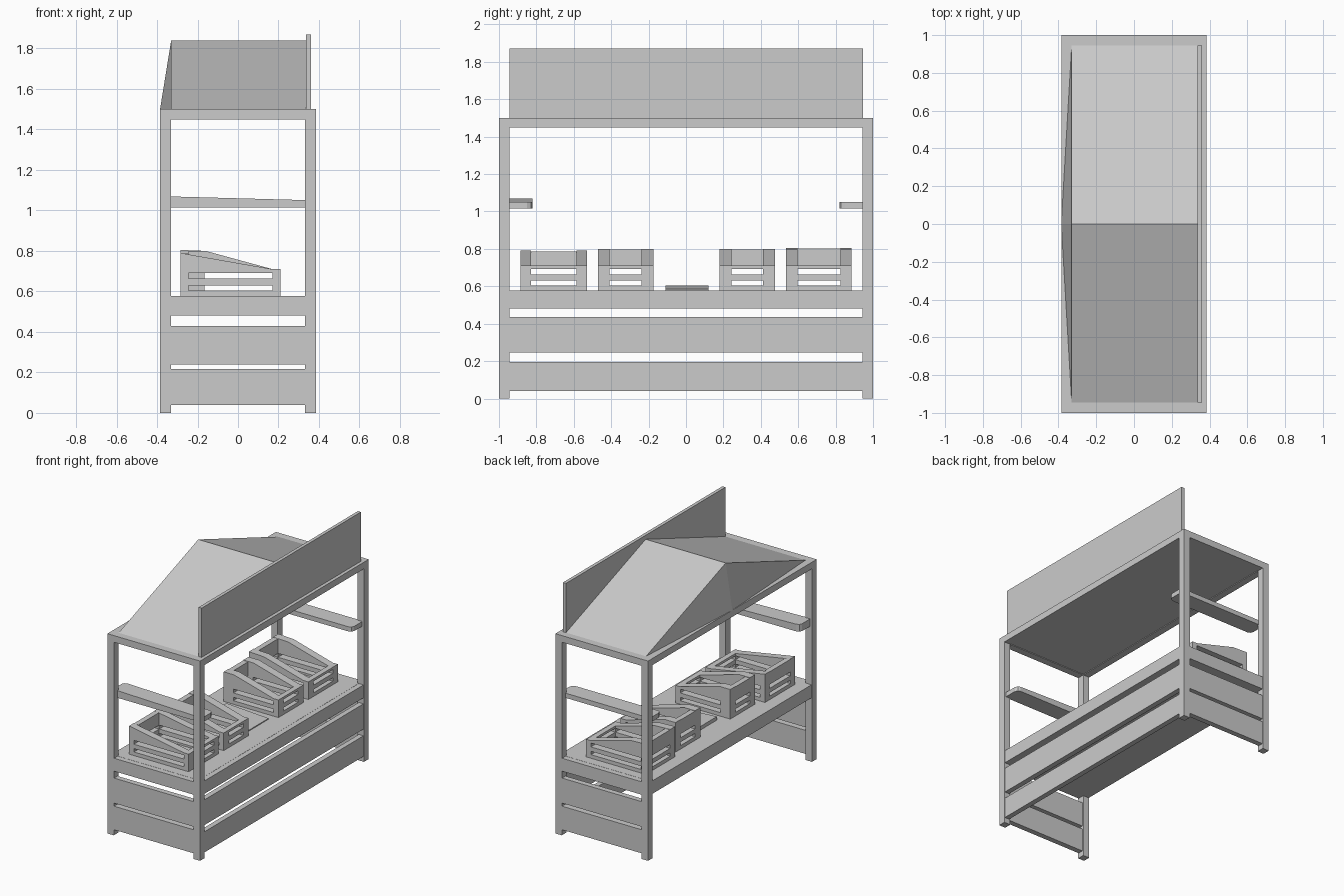
import bpy, bmesh

if "Cube" in bpy.data.objects:
    bpy.data.objects.remove(bpy.data.objects["Cube"])


def finish(name, bm):
    bmesh.ops.recalc_face_normals(bm, faces=bm.faces)
    me = bpy.data.meshes.new(name)
    bm.to_mesh(me)
    bm.free()
    ob = bpy.data.objects.new(name, me)
    bpy.context.collection.objects.link(ob)
    return ob


def add_box(bm, x0, x1, y0, y1, z0, z1):
    add_prism(bm, [(x0, z0), (x1, z0), (x1, z1), (x0, z1)], y0, y1)


def add_prism(bm, profile, y0, y1):
    """Extrude an (x, z) profile along y."""
    a = [bm.verts.new((x, y0, z)) for x, z in profile]
    b = [bm.verts.new((x, y1, z)) for x, z in profile]
    bm.faces.new(a)
    bm.faces.new(b[::-1])
    n = len(a)
    for i in range(n):
        bm.faces.new((a[i], b[i], b[(i + 1) % n], a[(i + 1) % n]))


def box(name, *dims):
    bm = bmesh.new()
    add_box(bm, *dims)
    return finish(name, bm)


X, XI, Y, YI = 0.385, 0.332, 1.0, 0.945

# Corner posts and end beams of the top frame
for sy in (-1, 1):
    ya, yb = sorted((sy * Y, sy * YI))
    for sx in (-1, 1):
        xa, xb = sorted((sx * X, sx * XI))
        box("corner_post", xa, xb, ya, yb, 0, 1.5)
    box("end_top_beam", -XI, XI, ya, yb, 1.45, 1.5)
    # End boards
    ya, yb = sorted((sy * (Y - 0.004), sy * (YI + 0.01)))
    for z0, z1 in ((0.04, 0.217), (0.24, 0.428), (0.48, 0.577)):
        box("end_board", -XI, XI, ya, yb, z0, z1)

# Long top beams
box("long_top_beam", XI, X, -YI, YI, 1.45, 1.5)
box("long_top_beam", -X, -XI, -YI, YI, 1.45, 1.5)

# Boards along the customer side
for z0, z1 in ((0.04, 0.195), (0.245, 0.435), (0.48, 0.577)):
    box("long_board", XI + 0.01, X - 0.004, -YI, YI, z0, z1)

# Counter
box("counter", -X + 0.004, XI + 0.01, -YI - 0.01, YI + 0.01, 0.48, 0.578)

# Canopy: ceiling panel and pitched roof with a sloping end
box("ceiling_panel", -XI, XI, -YI, YI, 1.455, 1.495)
bm = bmesh.new()
ridge = [bm.verts.new((x, 0, 1.84)) for x in (-0.33, 0.335)]
mid = bm.verts.new((-X, 0, 1.5))
for sy in (-1, 1):
    a, b, c = [bm.verts.new((x, sy * YI, 1.5)) for x in (-0.33, 0.335, -X)]
    bm.faces.new((a, b, ridge[1], ridge[0]))
    bm.faces.new((mid, a, ridge[0]))
    bm.faces.new((c, a, mid))
    if sy < 0:
        first = b
    else:
        bm.faces.new((first, b, ridge[1]))
finish("roof", bm)

# Sign board
box("sign_board", 0.335, 0.36, -YI, YI, 1.5, 1.87)

# Side shelves with clipped inner corners (one has a tilted top)
for name, sy, rise in (("left_shelf", -1, 0.02), ("right_shelf", 1, 0.0)):
    outline = [(-0.37, 0.955), (0.37, 0.955), (0.37, 0.85), (0.36, 0.83),
               (0.34, 0.822), (-0.34, 0.822), (-0.36, 0.83), (-0.37, 0.85)]
    bm = bmesh.new()
    low = [bm.verts.new((x, sy * y, 1.015)) for x, y in outline]
    top = [bm.verts.new((x, sy * y, 1.05 + rise * (0.37 - x) / 0.74)) for x, y in outline]
    bm.faces.new(low)
    bm.faces.new(top)
    for i in range(8):
        j = (i + 1) % 8
        bm.faces.new((low[i], low[j], top[j], top[i]))
    finish(name, bm)


def crate(y0, y1, x0, back, wall, top):
    """Open slatted crate; top lists the (x, z) points of the sloping rim."""
    zb, x1, front = 0.578, 0.21, 0.04
    rails = ((zb, 0.605), (0.63, 0.663), (0.692, None))
    bm = bmesh.new()
    for ya, yb in ((y0, y0 + wall), (y1 - wall, y1)):
        add_prism(bm, [(x1, 0.71), (x1, 0.692), (x0, 0.692)] + top + [(x1 - front, 0.71)], ya, yb)
        add_box(bm, x0, x0 + back, ya, yb, zb, 0.692)
        add_box(bm, x1 - front, x1, ya, yb, zb, 0.692)
        for za, zc in rails[:2]:
            add_box(bm, x0 + back, x1 - front, ya, yb, za, zc)
    for za, zc in rails:
        add_box(bm, x0, x0 + 0.04, y0 + wall, y1 - wall, za, zc or top[0][1] - 0.003)
        add_box(bm, x1 - front, x1, y0 + wall, y1 - wall, za, zc or 0.71)
    add_box(bm, x0 + 0.04, x1 - front, y0 + wall, y1 - wall, zb, 0.59)
    finish("crate", bm)


# Four produce crates
crate(-0.885, -0.53, -0.285, 0.04, 0.055, [(-0.285, 0.79)])
crate(-0.47, -0.175, -0.245, 0.08, 0.062, [(-0.245, 0.80), (-0.16, 0.80)])
crate(0.18, 0.475, -0.245, 0.08, 0.062, [(-0.245, 0.80), (-0.16, 0.80)])
crate(0.535, 0.885, -0.285, 0.04, 0.06, [(-0.285, 0.805), (-0.16, 0.80)])

# Low tilted tray in the middle of the counter
bm = bmesh.new()
add_prism(bm, [(-0.18, 0.578), (0.17, 0.578), (0.17, 0.585), (-0.18, 0.605)], -0.11, 0.12)
finish("tray", bm)
